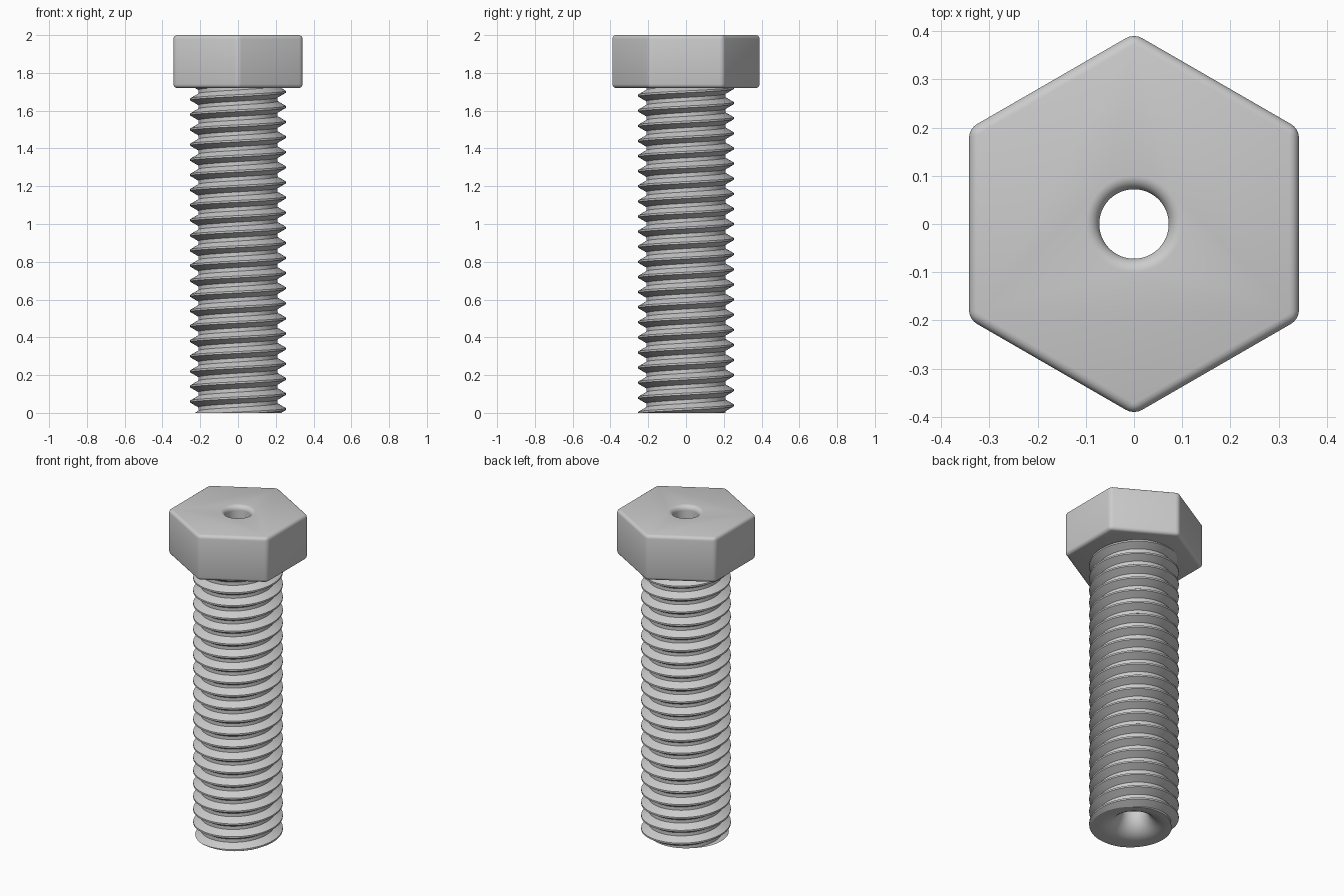
import bpy, bmesh, math

if "Cube" in bpy.data.objects:
    bpy.data.objects.remove(bpy.data.objects["Cube"])

PITCH, CREST, ROOT = 0.08, 0.253, 0.21
HEAD_Z, TOP = 1.72, 2.0
HEAD_R = 0.342 / math.cos(math.pi / 6)
BORE_R, TOP_FILLET, END_FILLET = 0.072, 0.028, 0.12
SEGS = 72

steel = bpy.data.materials.new("steel grey")
steel.use_nodes = True
grey = (0.6, 0.6, 0.6, 1)
steel.diffuse_color = grey
steel.node_tree.nodes["Principled BSDF"].inputs["Base Color"].default_value = grey


def make_object(name, bm):
    bmesh.ops.recalc_face_normals(bm, faces=bm.faces[:])
    mesh = bpy.data.meshes.new(name)
    bm.to_mesh(mesh)
    bm.free()
    obj = bpy.data.objects.new(name, mesh)
    bpy.context.collection.objects.link(obj)
    mesh.materials.append(steel)
    return obj


def select_only(obj):
    bpy.ops.object.select_all(action='DESELECT')
    obj.select_set(True)
    bpy.context.view_layer.objects.active = obj


# Threaded shaft: a trapezoid thread swept along a helix, trimmed flat at both ends
def threaded_shaft():
    bm = bmesh.new()
    profile = [(-1 / 16, CREST), (1 / 16, CREST), (3 / 8, ROOT), (5 / 8, ROOT)]
    turns = range(-2, math.ceil(HEAD_Z / PITCH) + 3)
    columns = []
    for i in range(SEGS):
        a = 2 * math.pi * i / SEGS
        columns.append([bm.verts.new((r * math.cos(a), r * math.sin(a),
                                      0.02 + PITCH * (t + p + i / SEGS)))
                        for t in turns for p, r in profile])
    # the last column joins the first one a full turn higher
    columns.append(columns[0][len(profile):])
    for left, right in zip(columns, columns[1:]):
        for j in range(min(len(left), len(right)) - 1):
            bm.faces.new((left[j], right[j], right[j + 1], left[j + 1]))
    for z, side in ((0, -1), (HEAD_Z + 0.02, 1)):
        bmesh.ops.bisect_plane(bm, geom=bm.verts[:] + bm.edges[:] + bm.faces[:],
                               plane_co=(0, 0, z), plane_no=(0, 0, side),
                               clear_outer=True)
        rim = [e for e in bm.edges if e.is_boundary
               and all(abs(v.co.z - z) < 1e-4 for v in e.verts)]
        bmesh.ops.triangle_fill(bm, edges=rim, use_beauty=True)
    return make_object("threaded_shaft", bm)


# Hexagonal head with rounded edges
def hex_head():
    bm = bmesh.new()
    bmesh.ops.create_cone(bm, cap_ends=True, segments=6, radius1=HEAD_R,
                          radius2=HEAD_R, depth=TOP - HEAD_Z)
    for v in bm.verts:
        x, y, z = v.co
        v.co = (y, x, z + (TOP + HEAD_Z) / 2)
    if max(v.co.y for v in bm.verts) < HEAD_R - 0.01:
        for v in bm.verts:
            v.co.x, v.co.y = v.co.y, v.co.x
    bmesh.ops.bevel(bm, geom=bm.edges[:], offset=0.02, segments=4,
                    profile=0.5, affect='EDGES')
    return make_object("hex_head", bm)


# Bore cutter: a lathed hole that flares out at both ends
def bore_cutter():
    steps = 10
    arc = [math.pi / 2 * i / steps for i in range(steps + 1)]
    outline = [(BORE_R + END_FILLET, -0.1)]
    outline += [(BORE_R + END_FILLET * (1 - math.sin(a)),
                 END_FILLET * (1 - math.cos(a))) for a in arc]
    outline += [(BORE_R + TOP_FILLET * (1 - math.cos(a)),
                 TOP - TOP_FILLET * (1 - math.sin(a))) for a in arc]
    outline.append((BORE_R + TOP_FILLET, TOP + 0.1))
    bm = bmesh.new()
    rings = [[bm.verts.new((r * math.cos(2 * math.pi * i / SEGS),
                            r * math.sin(2 * math.pi * i / SEGS), z))
              for i in range(SEGS)] for r, z in outline]
    for low, high in zip(rings, rings[1:]):
        for i in range(SEGS):
            k = (i + 1) % SEGS
            bm.faces.new((low[i], low[k], high[k], high[i]))
    bm.faces.new(rings[0])
    bm.faces.new(rings[-1])
    cutter = make_object("bore_cutter", bm)
    cutter.hide_render = True
    return cutter


cutter = bore_cutter()
for part in (threaded_shaft(), hex_head()):
    select_only(part)
    cut = part.modifiers.new("bore", 'BOOLEAN')
    cut.operation = 'DIFFERENCE'
    cut.solver = 'EXACT'
    cut.object = cutter
    bpy.ops.object.modifier_apply(modifier=cut.name)
    bpy.ops.object.shade_smooth_by_angle(angle=math.radians(29))
bpy.data.objects.remove(cutter)
